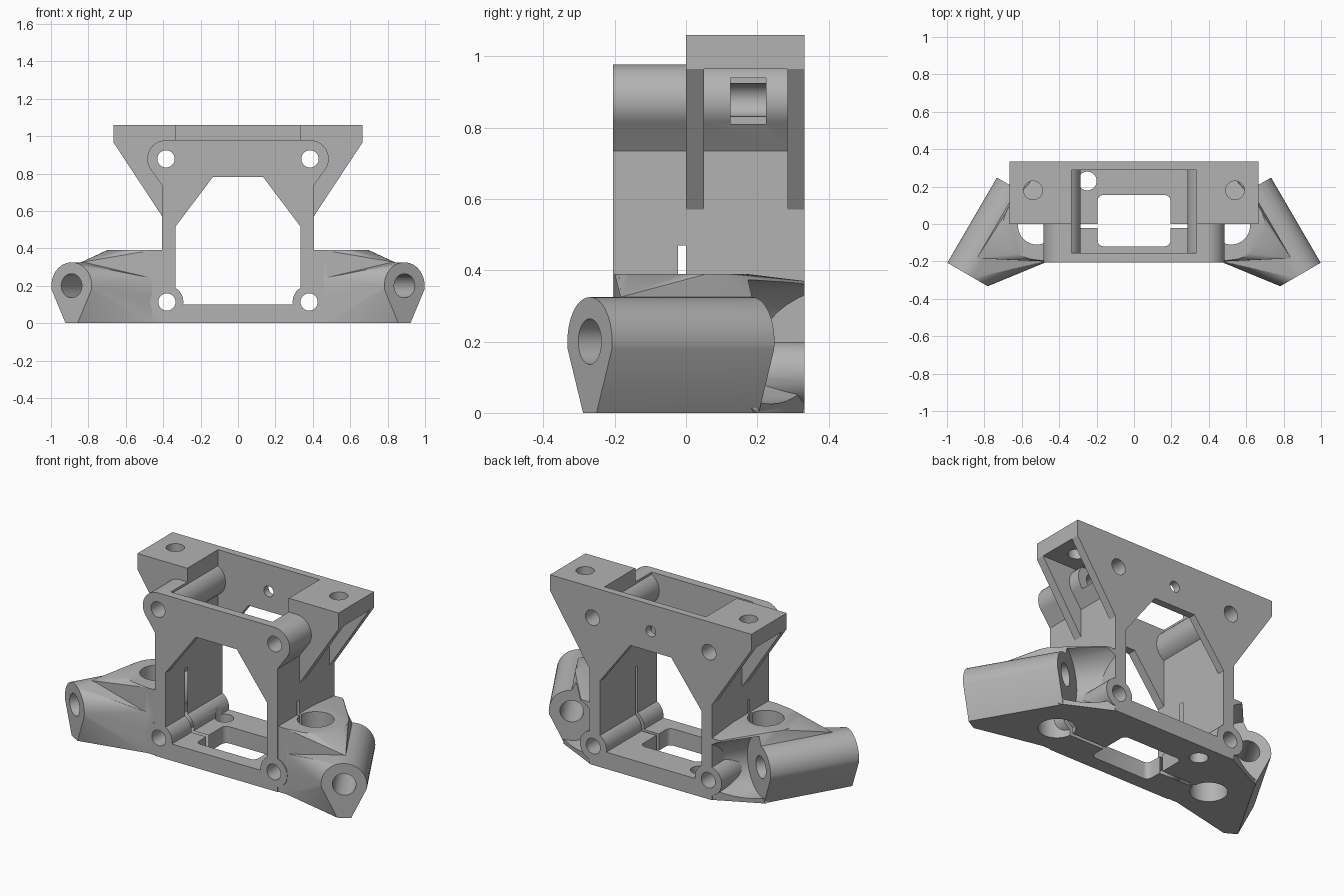
import bpy, bmesh, math
from mathutils import Vector

if "Cube" in bpy.data.objects:
    bpy.data.objects.remove(bpy.data.objects["Cube"], do_unlink=True)

grey = bpy.data.materials.new("plain grey")
grey.use_nodes = True
GREY = (0.45, 0.45, 0.45, 1)
grey.diffuse_color = GREY
grey.node_tree.nodes["Principled BSDF"].inputs["Base Color"].default_value = GREY

FRONT, BACK = -0.205, 0.333


def add(name, bm):
    bmesh.ops.recalc_face_normals(bm, faces=bm.faces)
    mesh = bpy.data.meshes.new(name)
    bm.to_mesh(mesh)
    bm.free()
    mesh.materials.append(grey)
    ob = bpy.data.objects.new(name, mesh)
    bpy.context.collection.objects.link(ob)
    return ob


def hull(name, points):
    bm = bmesh.new()
    for p in points:
        bm.verts.new(p)
    res = bmesh.ops.convex_hull(bm, input=bm.verts)
    junk = [g for g in res["geom_interior"] + res["geom_unused"]
            if isinstance(g, bmesh.types.BMVert)]
    bmesh.ops.delete(bm, geom=list(set(junk)), context="VERTS")
    bmesh.ops.dissolve_limit(bm, angle_limit=0.01, verts=bm.verts, edges=bm.edges)
    return add(name, bm)


def box(name, x0, x1, y0, y1, z0, z1):
    return hull(name, [(x, y, z) for x in (x0, x1) for y in (y0, y1) for z in (z0, z1)])


def prism(name, profile, y0, y1):
    """Extrude an x-z outline along y."""
    bm = bmesh.new()
    face = bm.faces.new([bm.verts.new((x, y0, z)) for x, z in profile])
    out = bmesh.ops.extrude_face_region(bm, geom=[face])["geom"]
    bmesh.ops.translate(bm, vec=(0, y1 - y0, 0),
                        verts=[v for v in out if isinstance(v, bmesh.types.BMVert)])
    return add(name, bm)


def rod(name, start, end, radius, sides=40):
    start, end = Vector(start), Vector(end)
    turn = (end - start).to_track_quat("Z", "Y")
    ring = [turn @ Vector((radius * math.cos(a), radius * math.sin(a), 0))
            for a in (math.tau * i / sides for i in range(sides))]
    return hull(name, [p + r for p in (start, end) for r in ring])


def combine(target, tool, operation):
    mod = target.modifiers.new("cut", "BOOLEAN")
    mod.operation, mod.solver, mod.object = operation, "EXACT", tool
    bpy.context.view_layer.objects.active = target
    bpy.ops.object.modifier_apply(modifier=mod.name)
    bpy.data.objects.remove(tool, do_unlink=True)


def cut(target, tool):
    combine(target, tool, "DIFFERENCE")


def join(target, tool):
    combine(target, tool, "UNION")


def mirrored(half):
    return half + [(-x, z) for x, z in reversed(half)]


# Rear bracket with flared wings and a pocket in each wing
wings = prism("rear_bracket", mirrored(
    [(0.39, 0.57), (0.405, 0.57), (0.665, 0.965), (0.665, 1.06)]), 0, BACK)
for s in (-1, 1):
    cut(wings, box("pocket", s * 0.39, s * 0.8, 0.05, 0.285, 0.5, 0.965))

# Main box frame, hollowed and opened front to back
frame = prism("mount_frame", mirrored(
    [(0.405, 0), (0.405, 0.735), (0.468, 0.824), (0.385, 0.978)]), FRONT, BACK)
join(frame, wings)
cut(frame, box("cavity", -0.335, 0.335, -0.155, 0.29, 0.1, 1.3))
cut(frame, prism("window", mirrored([(0.335, 0.1), (0.335, 0.515), (0.135, 0.78)]), -0.5, 0.5))

# Bolt tubes in the four corners
for s in (-1, 1):
    join(frame, rod("upper_tube", (s * 0.385, FRONT, 0.878), (s * 0.385, BACK, 0.878), 0.1))
    join(frame, rod("lower_tube", (s * 0.38, FRONT, 0.113), (s * 0.38, BACK, 0.113), 0.088))


def arm(s):
    """Angled side arm with a bored pad on its end."""
    front = Vector((s * 0.89, -0.27, 0))
    axis = Vector((s * -0.503, 0.864, 0))
    across = Vector((s * 0.864, 0.503, 0))
    rear = front + axis * 0.527
    lift = Vector((0, 0, 0.2))
    outline = [(0.0375, 0), (-0.0375, 0)]
    outline += [(0.125 * math.cos(a), 0.2 + 0.125 * math.sin(a))
                for a in (math.radians(-10 + 200 * i / 24) for i in range(25))]
    pad = [p + across * u + Vector((0, 0, z)) for p in (front, rear) for u, z in outline]

    # Lower web runs from the wall to the pad
    body = hull("arm", pad + [Vector((s * x, y, z)) for x, y, z in
                              [(0.46, -0.2, 0), (0.46, -0.2, 0.24), (0.395, 0.2, 0.24), (0.395, 0.2, 0)]])
    # Raised boss around the vertical hole
    ring = [Vector((s * 0.52 + 0.18 * math.cos(a), -0.01 + 0.18 * math.sin(a), 0.39))
            for a in (math.tau * i / 32 for i in range(32))]
    wall = [(0.395, -0.2, 0), (0.52, -0.2, 0), (0.67, 0.2, 0), (0.395, BACK, 0),
            (0.395, -0.2, 0.39), (0.46, -0.2, 0.39), (0.395, BACK, 0.37), (0.46, BACK, 0.37)]
    ridge = [front + axis * t + Vector((0, 0, 0.325)) for t in (0.1, 0.527)]
    join(body, hull("boss", ring + ridge + [Vector((s * x, y, z)) for x, y, z in wall]))

    # Screw access behind the pad, then both bores
    cut(body, rod("access", rear + lift, rear + axis * 0.5 + lift, 0.175))
    cut(body, rod("bore", front - axis * 0.1 + lift, rear + axis * 0.02 + lift, 0.064))
    cut(body, rod("well", (s * 0.52, -0.01, -0.1), (s * 0.52, -0.01, 0.6), 0.1))
    return body


for s in (-1, 1):
    join(frame, arm(s))

# Bolt holes, wing screw holes and nut slots
for s in (-1, 1):
    for x, z in ((0.385, 0.878), (0.38, 0.113)):
        cut(frame, rod("bolt_hole", (s * x, -0.5, z), (s * x, 0.5, z), 0.046))
    cut(frame, rod("wing_hole", (s * 0.54, 0.18, 0.9), (s * 0.54, 0.18, 1.2), 0.05))
    cut(frame, box("nut_slot", s * 0.385, s * 0.6, 0.125, 0.225, 0.81, 0.94))

# Floor window with rounded corners, floor hole and rear hole
corners = [(sx * 0.165, 0.018 + sy * 0.107) for sx in (-1, 1) for sy in (-1, 1)]
cut(frame, hull("floor_window", [
    (x + 0.03 * math.cos(a), y + 0.03 * math.sin(a), z)
    for x, y in corners for z in (-0.1, 0.2)
    for a in (math.tau * i / 16 for i in range(16))]))
cut(frame, rod("floor_hole", (-0.25, 0.23, -0.1), (-0.25, 0.23, 0.3), 0.05))
cut(frame, rod("rear_hole", (0, 0.25, 0.9), (0, 0.5, 0.9), 0.032))

# Thin slit through the floor and both side walls
cut(frame, box("slit", -0.46, 0.46, -0.022, 0, -0.1, 0.47))

bpy.ops.object.select_all(action="DESELECT")
frame.select_set(True)
bpy.context.view_layer.objects.active = frame
bpy.ops.object.shade_smooth_by_angle(angle=math.radians(25))
